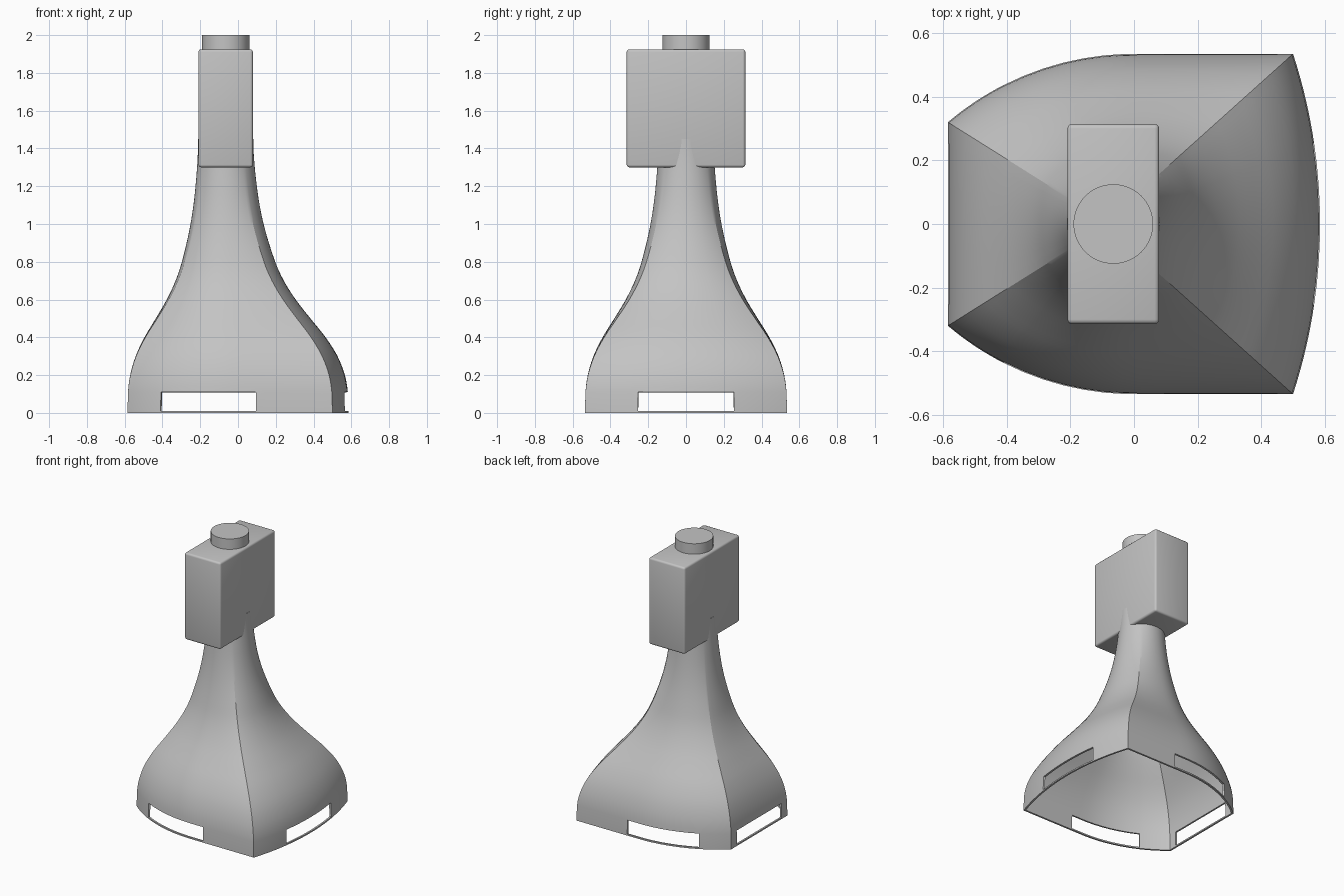
import bpy, bmesh, math

cube = bpy.data.objects.get("Cube")
if cube:
    bpy.data.objects.remove(cube)

grey = bpy.data.materials.new("plain grey")
grey.use_nodes = True
colour = (0.55, 0.55, 0.55, 1)
grey.diffuse_color = colour
grey.node_tree.nodes["Principled BSDF"].inputs["Base Color"].default_value = colour

NECK_X, NECK_R, NECK_TOP = -0.065, 0.146, 1.45


def finish(bm, name):
    mesh = bpy.data.meshes.new(name)
    bm.to_mesh(mesh)
    bm.free()
    obj = bpy.data.objects.new(name, mesh)
    bpy.context.collection.objects.link(obj)
    mesh.materials.append(grey)
    return obj


def smooth(obj, angle=30):
    bpy.ops.object.select_all(action="DESELECT")
    obj.select_set(True)
    bpy.context.view_layer.objects.active = obj
    bpy.ops.object.shade_smooth_by_angle(angle=math.radians(angle))


def subdivide(stops, n=8):
    """Even steps between stops, leaving out the last stop."""
    return [a + (b - a) * i / n for a, b in zip(stops, stops[1:]) for i in range(n)]


# Flare profile: how far each height is from the neck (0) to the base (1)
KNOTS = [(0, 1), (0.11, 0.993), (0.2, 0.962), (0.3, 0.885), (0.4, 0.76), (0.5, 0.6),
         (0.6, 0.445), (0.7, 0.32), (0.8, 0.23), (1, 0.108), (1.2, 0.037), (NECK_TOP, 0)]


def slope(i):
    if i in (0, len(KNOTS) - 1):
        return 0
    (z0, t0), (z1, t1) = KNOTS[i - 1], KNOTS[i + 1]
    return (t1 - t0) / (z1 - z0)


def flare(z):
    i = max(k for k in range(len(KNOTS) - 1) if KNOTS[k][0] <= z)
    (z0, t0), (z1, t1) = KNOTS[i], KNOTS[i + 1]
    h = z1 - z0
    s = (z - z0) / h
    return ((2 * s**3 - 3 * s**2 + 1) * t0 + (s**3 - 2 * s**2 + s) * h * slope(i)
            + (3 * s**2 - 2 * s**3) * t1 + (s**3 - s**2) * h * slope(i + 1))


# Base outline: bowed side, two half-straight sides and a flat end
def bowed_x(y):
    return 0.585 - 1.726 + math.sqrt(1.726**2 - y * y)


def flank_y(x):
    return 0.535 if x > 0 else 0.535 - 0.903 + math.sqrt(0.903**2 - x * x)


bow = [(bowed_x(y), y) for y in subdivide([-0.535, -0.255, 0.255, 0.535])]
flank_stops = [0.5, 0.095, -0.41, -0.585]
back = [(x, flank_y(x)) for x in subdivide(flank_stops)]
end = [(-0.585, y) for y in subdivide([0.32, 0.255, -0.255, -0.32])]
front = [(x, -flank_y(x)) for x in subdivide(flank_stops[::-1])]

# Pair every base point with a point on the round neck
pairs = []
corners = [-50, 50, 150, 210, 310]
for side, a0, a1 in zip((bow, back, end, front), corners, corners[1:]):
    loop = side + [{-50: back, 50: end, 150: front, 210: bow}[a0][0]]
    lengths = [math.dist(p, q) for p, q in zip(loop, loop[1:])]
    run = 0
    for p, step in zip(side, lengths):
        a = math.radians(a0 + (a1 - a0) * run / sum(lengths))
        pairs.append((p, (NECK_X + NECK_R * math.cos(a), NECK_R * math.sin(a))))
        run += step

# Hollow flared body, with a slot left out of the middle third of each side
bm = bmesh.new()
heights = [0, 0.01, 0.11] + subdivide([0.14, NECK_TOP], 40) + [NECK_TOP]
rings = []
for z in heights:
    t = flare(z)
    rings.append([bm.verts.new((n[0] + (p[0] - n[0]) * t, n[1] + (p[1] - n[1]) * t, z))
                  for p, n in pairs])
count = len(pairs)
for r, (low, high) in enumerate(zip(rings, rings[1:])):
    for i in range(count):
        in_slot = r == 1 and 8 <= i % 24 < 16
        if not in_slot:
            j = (i + 1) % count
            bm.faces.new((low[i], low[j], high[j], high[i]))
body = finish(bm, "flared_body")
shell = body.modifiers.new("wall", "SOLIDIFY")
shell.thickness = 0.013
shell.offset = -1
shell.use_even_offset = True
bpy.context.view_layer.objects.active = body
bpy.ops.object.modifier_apply(modifier=shell.name)
smooth(body, 25)

# Block on top of the neck, with softly rounded edges
bm = bmesh.new()
bmesh.ops.create_cube(bm, size=1)
for v in bm.verts:
    v.co = (NECK_X + v.co.x * 0.288, v.co.y * 0.628, 1.6125 + v.co.z * 0.625)
bmesh.ops.bevel(bm, geom=bm.edges[:], offset=0.014, segments=3, profile=0.5, affect="EDGES")
smooth(finish(bm, "top_block"))

# Round stud
bm = bmesh.new()
bmesh.ops.create_cone(bm, cap_ends=True, segments=64, radius1=0.125, radius2=0.125, depth=0.1)
bmesh.ops.translate(bm, verts=bm.verts, vec=(NECK_X, 0, 1.95))
smooth(finish(bm, "round_stud"))
